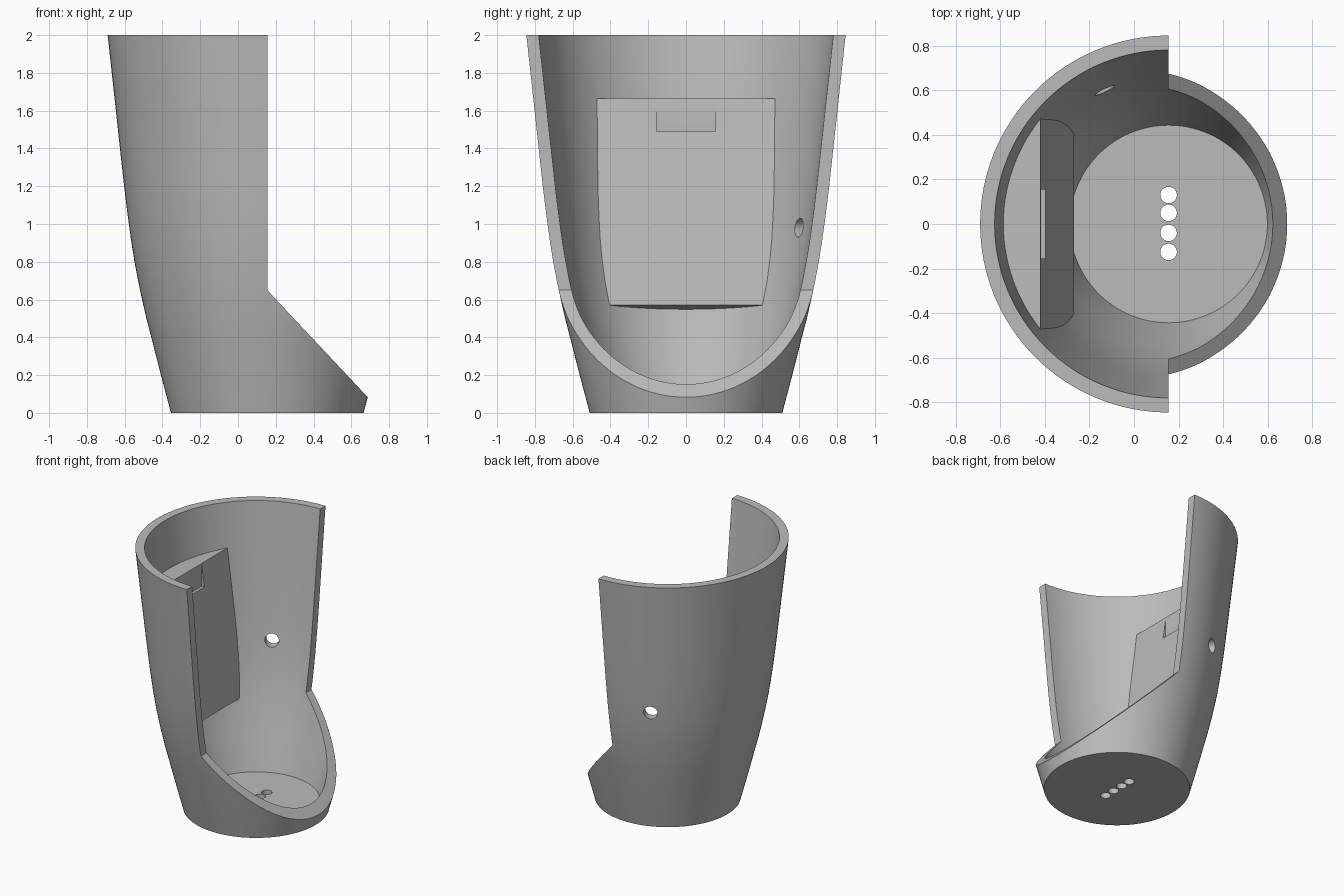
import bpy, bmesh, math
from mathutils import Matrix, Vector

if "Cube" in bpy.data.objects:
    bpy.data.objects.remove(bpy.data.objects["Cube"])

AXIS = 0.155      # x position of the cup's centre line
SEGMENTS = 128

grey = bpy.data.materials.new("plain grey")
grey.use_nodes = True
grey.diffuse_color = (0.5, 0.5, 0.5, 1)
grey.node_tree.nodes["Principled BSDF"].inputs["Base Color"].default_value = (0.5, 0.5, 0.5, 1)


def finish(name, bm):
    bmesh.ops.recalc_face_normals(bm, faces=bm.faces)
    mesh = bpy.data.meshes.new(name)
    bm.to_mesh(mesh)
    bm.free()
    mesh.materials.append(grey)
    obj = bpy.data.objects.new(name, mesh)
    bpy.context.collection.objects.link(obj)
    return obj


def revolve(name, profile):
    """Solid of revolution from (z, radius) pairs, capped at both ends."""
    bm = bmesh.new()
    rings = []
    for z, r in profile:
        rings.append([bm.verts.new((AXIS + r * math.cos(a), r * math.sin(a), z))
                      for a in (math.tau * i / SEGMENTS for i in range(SEGMENTS))])
    for low, high in zip(rings, rings[1:]):
        for i in range(SEGMENTS):
            j = (i + 1) % SEGMENTS
            bm.faces.new((low[i], low[j], high[j], high[i]))
    bm.faces.new(rings[0])
    bm.faces.new(rings[-1])
    return finish(name, bm)


def prism(name, outline, half_width):
    """Extrude an (x, z) outline across y."""
    bm = bmesh.new()
    face = bm.faces.new([bm.verts.new((x, -half_width, z)) for x, z in outline])
    out = bmesh.ops.extrude_face_region(bm, geom=[face])
    moved = [v for v in out["geom"] if isinstance(v, bmesh.types.BMVert)]
    bmesh.ops.translate(bm, verts=moved, vec=(0, 2 * half_width, 0))
    return finish(name, bm)


def drill(name, centre, direction, radius, depth):
    bm = bmesh.new()
    turn = Vector(direction).to_track_quat("Z", "Y").to_matrix().to_4x4()
    bmesh.ops.create_cone(bm, cap_ends=True, segments=48, radius1=radius, radius2=radius,
                          depth=depth, matrix=Matrix.Translation(centre) @ turn)
    return finish(name, bm)


def subtract(target, cutter):
    cutter.hide_render = True
    mod = target.modifiers.new("cut", "BOOLEAN")
    mod.operation = "DIFFERENCE"
    mod.solver = "EXACT"
    mod.object = cutter
    bpy.context.view_layer.objects.active = target
    bpy.ops.object.modifier_apply(modifier=mod.name)
    bpy.data.objects.remove(cutter)


# Tapered outer shell and the hollow inside it
shell = revolve("cup_shell", [
    (0, .51), (.2, .563), (.4, .614), (.5, .64), (.6, .663), (.7, .684), (.8, .703),
    (.9, .719), (1, .733), (1.1, .746), (1.2, .758), (1.4, .78), (2, .845)])
cavity = revolve("cavity", [
    (.065, .443), (.15, .467), (.35, .527), (.5, .57), (.6, .594), (.7, .617), (.8, .636),
    (.9, .653), (1, .667), (1.1, .68), (1.2, .692), (1.4, .714), (2, .78), (2.2, .802)])

# Flat slanted pad left standing on the inside of the wall
subtract(cavity, prism("pad", [(-.42, 1.665), (-.27, .57), (-.765, .502), (-.915, 1.597)], .9))
subtract(shell, cavity)

# Shallow recess at the top of the pad
subtract(shell, prism("pad_recess", [(-.418, 1.49), (-.25, 1.49), (-.25, 1.75), (-.418, 1.75)], .155))

# Open front: upright cut above, sloping cut below
subtract(shell, prism("front_opening", [(AXIS, 2.5), (AXIS, .65), (1.2, -.464), (1.2, 2.5)], 1.2))

# Round hole through the side wall
angle = math.radians(115.5)
out = Vector((math.cos(angle), math.sin(angle), 0))
subtract(shell, drill("side_hole", Vector((AXIS, 0, .98)) + out * .7, out, .05, .4))

# Row of drain holes in the floor
for y in (-.125, -.04, .05, .13):
    subtract(shell, drill("drain_hole", (AXIS, y, .03), (0, 0, 1), .037, .3))

bpy.ops.object.select_all(action="DESELECT")
shell.select_set(True)
bpy.context.view_layer.objects.active = shell
bpy.ops.object.shade_smooth_by_angle(angle=math.radians(25))
